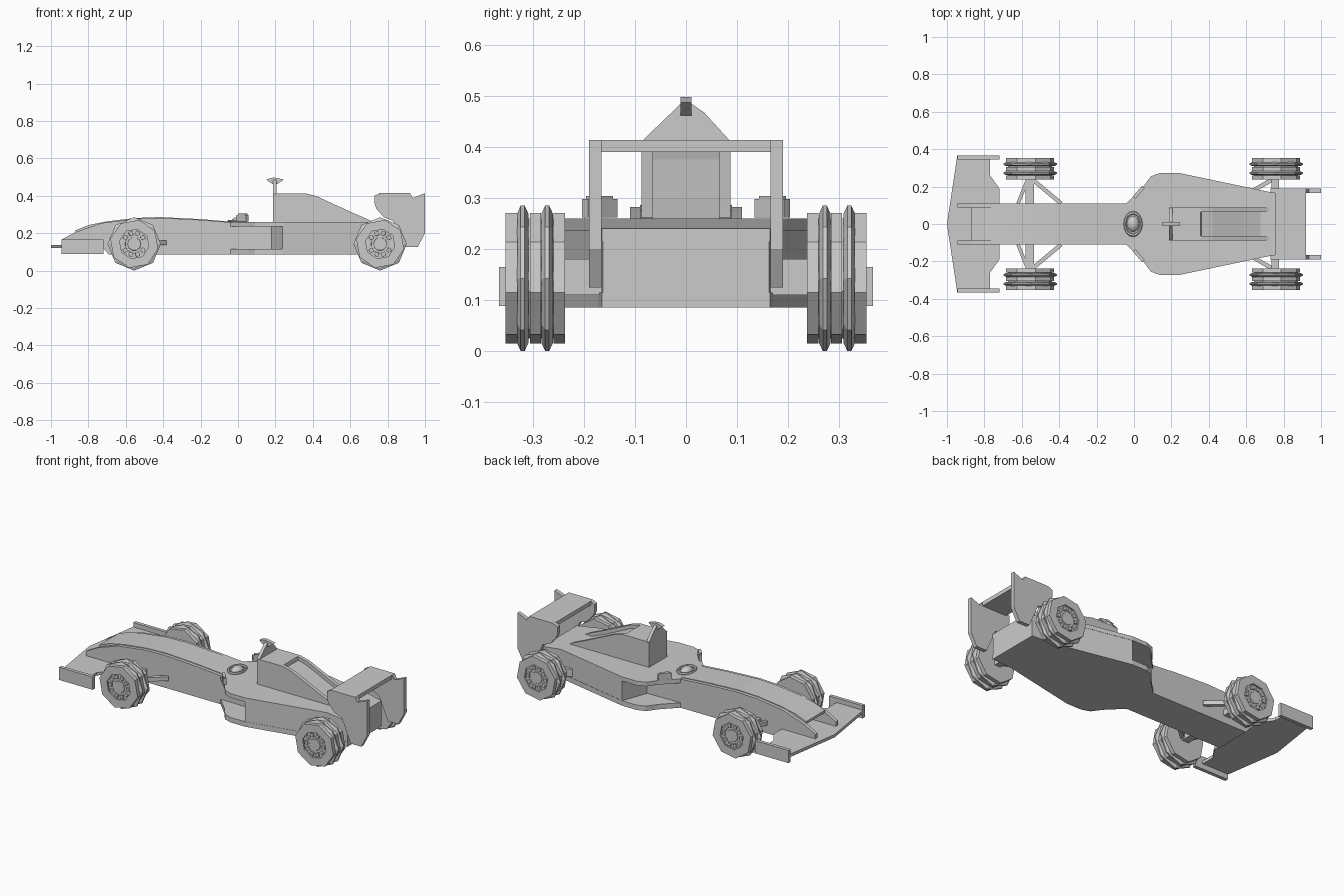
import bpy, bmesh, math
from mathutils import Vector

cube = bpy.data.objects.get("Cube")
if cube:
    bpy.data.objects.remove(cube, do_unlink=True)

grey = bpy.data.materials.new("plain_grey")
grey.use_nodes = True
COLOUR = (0.6, 0.6, 0.6, 1)
grey.diffuse_color = COLOUR
grey.node_tree.nodes["Principled BSDF"].inputs["Base Color"].default_value = COLOUR


def finish(name, bm):
    bmesh.ops.recalc_face_normals(bm, faces=bm.faces)
    mesh = bpy.data.meshes.new(name)
    bm.to_mesh(mesh)
    bm.free()
    mesh.materials.append(grey)
    ob = bpy.data.objects.new(name, mesh)
    bpy.context.collection.objects.link(ob)
    return ob


def mirror_y(ob):
    mod = ob.modifiers.new("Mirror", 'MIRROR')
    mod.use_axis = (False, True, False)
    mod.use_mirror_merge = False
    return ob


def prism(name, pts, axis, lo, hi, mirror=False):
    """Extrude a flat outline along an axis (the outline uses the other two)."""
    def place(p, d):
        return {'x': (d, p[0], p[1]), 'y': (p[0], d, p[1]), 'z': (p[0], p[1], d)}[axis]
    bm = bmesh.new()
    a = [bm.verts.new(place(p, lo)) for p in pts]
    b = [bm.verts.new(place(p, hi)) for p in pts]
    bm.faces.new(a)
    bm.faces.new(b)
    for i in range(len(pts)):
        j = (i + 1) % len(pts)
        bm.faces.new((a[i], a[j], b[j], b[i]))
    ob = finish(name, bm)
    return mirror_y(ob) if mirror else ob


def box(name, x, y, z, mirror=False):
    outline = [(x[0], z[0]), (x[1], z[0]), (x[1], z[1]), (x[0], z[1])]
    return prism(name, outline, 'y', y[0], y[1], mirror)


def bar(name, p, q, width, z):
    """Flat suspension arm between two plan points."""
    d = (Vector(q) - Vector(p)).normalized() * width / 2
    n = Vector((-d.y, d.x))
    p, q = Vector(p), Vector(q)
    return prism(name, [p + n, q + n, q - n, p - n], 'z', z[0], z[1], True)


def full(half):
    """Complete a symmetric plan outline from its +y half."""
    return half + [(x, -y) for x, y in reversed(half) if y]


# Nose and chassis
prism("nose", [(-.87, .2), (-.87, .215), (-.8, .243), (-.7, .263), (-.55, .281),
               (-.42, .286), (-.2, .275), (0, .258), (.1, .258), (.1, .085),
               (-.69, .085), (-.72, .13)], 'y', -.09, .09)
prism("nose_side", [(-.945, .13), (-.945, .165), (-.87, .205), (-.73, .254), (-.55, .277),
                    (-.42, .282), (-.2, .271), (0, .255), (.1, .255), (.1, .085),
                    (-.69, .085), (-.72, .12)], 'y', .088, .11, True)

# Front wing
prism("front_wing", full([(-1, 0), (-.945, .365), (-.77, .345), (-.77, .26),
                          (-.72, .19), (-.72, .1)]), 'z', .12, .138)
prism("front_endplate", [(-.945, .088), (-.945, .165), (-.72, .165), (-.72, .088)],
      'y', .345, .366, True)

# Side pods: floor, lid and recessed core
pod = [(-.04, .11), (.05, .2), (.09, .255), (.14, .273), (.24, .273), (.72, .172), (.85, .165)]
prism("floor", full(pod), 'z', .085, .115)
lid = prism("pod_lid", full(pod), 'z', .235, .26)
core = prism("pod_core", full([(-.04, .108), (.18, .115), (.238, .272), (.72, .17), (.85, .163)]),
             'z', .11, .24)
for ob in (lid, core):
    for v in ob.data.vertices:
        if v.co.x > .8:
            v.co.z -= .02 * (v.co.z > .2)

# Engine cover: recessed spine with a rail on each side
prism("engine_spine", [(.187, .25), (.187, .413), (.355, .413), (.36, .392), (.42, .375),
                       (.58, .3), (.7, .25)], 'y', -.068, .068)
prism("engine_rail", [(.187, .25), (.187, .413), (.36, .413), (.42, .398), (.6, .315),
                      (.68, .28), (.72, .262), (.72, .25)], 'y', .065, .087, True)

# Roll hoop and camera
prism("roll_hoop", [(-.088, .41), (.088, .41), (.035, .468), (.01, .485), (-.01, .485)],
      'x', .187, .205)
prism("camera", [(.15, .487), (.19, .498), (.245, .487), (.21, .462), (.185, .462)],
      'y', -.011, .011)

# Driver helmet with cockpit rim
bm = bmesh.new()
bmesh.ops.create_uvsphere(bm, u_segments=12, v_segments=8, radius=1)
for v in bm.verts:
    v.co = Vector((v.co.x * .035 - .005, v.co.y * .045, v.co.z * .035 + .25))
finish("helmet", bm)
bpy.ops.mesh.primitive_torus_add(major_segments=16, minor_segments=6, major_radius=.052,
                                 minor_radius=.008, location=(-.005, 0, .264))
rim = bpy.context.object
rim.name = "cockpit_rim"
rim.scale = (.85, 1.15, 1)
rim.data.materials.append(grey)

# Mirrors
bar("mirror", (0, .14), (.05, .198), .018, (.262, .298))
bar("mirror_cap", (.007, .149), (.043, .19), .018, (.296, .304))

# Rear wing
prism("rear_endplate", [(.73, .4), (.76, .414), (.92, .414), (.935, .388), (1, .414),
                        (1, .2), (.96, .125), (.89, .125), (.83, .265), (.78, .285),
                        (.74, .33), (.73, .36)], 'y', .166, .19, True)
box("rear_wing", (.755, .92), (-.17, .17), (.39, .414))

# Suspension
box("front_axle", (-.58, -.535), (.1, .25), (.13, .165), True)
bar("front_arm_rear", (-.54, .235), (-.39, .11), .022, (.138, .162))
bar("front_arm_fore", (-.57, .235), (-.62, .11), .018, (.138, .162))
box("rear_axle", (.735, .775), (.15, .25), (.11, .18), True)
bar("rear_arm", (.735, .235), (.63, .175), .022, (.125, .17))


# Wheels: stacked octagonal treads, raised ridges, spoked rim
def disc(bm, x, y0, y1, r0, r1, sides, turn):
    rings = []
    for y, r in ((y0, r0), (y1, r1)):
        rings.append([bm.verts.new((x + r * math.cos(turn + k * math.tau / sides), y,
                                    .1425 + r * math.sin(turn + k * math.tau / sides)))
                      for k in range(sides)])
    a, b = rings
    bm.faces.new(a)
    bm.faces.new(b)
    for k in range(sides):
        j = (k + 1) % sides
        bm.faces.new((a[k], a[j], b[j], b[k]))


def wheel(name, x):
    bm = bmesh.new()
    tilt = math.radians(33)
    for y0, y1 in ((.237, .26), (.284, .306), (.33, .345)):
        disc(bm, x, y0, y1, .131, .131, 8, tilt)
    disc(bm, x, .25, .34, .12, .12, 8, tilt)
    for y in (.272, .32):
        disc(bm, x, y - .011, y - .004, .127, .1425, 8, math.pi / 2)
        disc(bm, x, y - .004, y + .004, .1425, .1425, 8, math.pi / 2)
        disc(bm, x, y + .004, y + .011, .1425, .127, 8, math.pi / 2)
    disc(bm, x, .34, .347, .04, .035, 10, 0)
    mirror_y(finish(name, bm))

    # Sidewall ring around the rim recess
    bm = bmesh.new()
    loops = []
    for r, y, sides_turn in ((.131, .34, tilt), (.131, .354, tilt), (.08, .354, tilt), (.08, .34, tilt)):
        loops.append([bm.verts.new((x + r * math.cos(sides_turn + k * math.tau / 8), y,
                                    .1425 + r * math.sin(sides_turn + k * math.tau / 8)))
                      for k in range(8)])
    for a, b in zip(loops, loops[1:] + loops[:1]):
        for k in range(8):
            j = (k + 1) % 8
            bm.faces.new((a[k], a[j], b[j], b[k]))
    mirror_y(finish(name + "_sidewall", bm))

    # Ten rim studs
    bm = bmesh.new()
    for k in range(10):
        t = k * math.tau / 10
        disc(bm, x + .058 * math.cos(t), .338, .352, .017, .014, 4, t + math.pi / 4)
        for v in bm.verts[-8:] if hasattr(bm.verts, "ensure_lookup_table") and not bm.verts.ensure_lookup_table() else []:
            v.co.z += .058 * math.sin(t)
    mirror_y(finish(name + "_rim_studs", bm))


wheel("front_wheel", -.555)
wheel("rear_wheel", .76)
